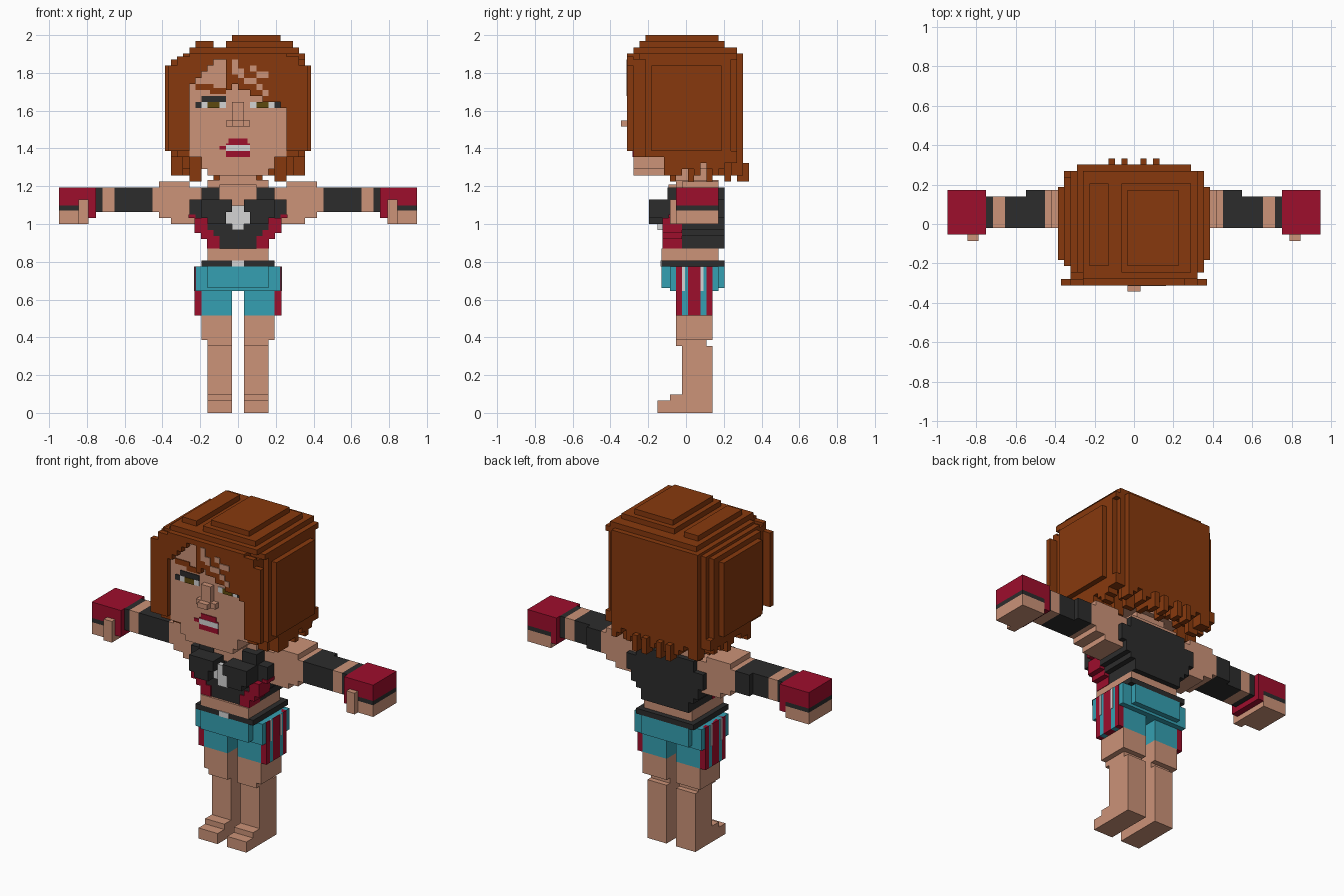
import bpy
import bmesh
import random

random.seed(4)
UNIT = 2 / 62        # one block
SHIFT = 0.35         # depth offset of the block grid

if "Cube" in bpy.data.objects:
    bpy.data.objects.remove(bpy.data.objects["Cube"], do_unlink=True)


def material(name, hex_code):
    """Flat material from a display colour, converted to linear."""
    rgb = [c / 255 for c in bytes.fromhex(hex_code)]
    linear = [c / 12.92 if c < 0.04 else ((c + 0.055) / 1.055) ** 2.4 for c in rgb]
    mat = bpy.data.materials.new(name)
    mat.use_nodes = True
    mat.diffuse_color = (*linear, 1)
    mat.node_tree.nodes["Principled BSDF"].inputs["Base Color"].default_value = (*linear, 1)
    return mat


hair = material("auburn hair", "87390D")
skin = material("skin", "CC9378")
red = material("crimson", "9E0E2C")
teal = material("teal", "35A0B2")
black = material("charcoal", "2C2C2C")
white = material("pale grey", "D4D4D4")
olive = material("olive iris", "5E4A0E")


def part(name, mat, boxes, mirror=False):
    """One object made of blocks, each (x0, x1, y0, y1, z0, z1) in block units."""
    bm = bmesh.new()
    for x0, x1, y0, y1, z0, z1 in boxes:
        spans = [(x0, x1), (-x1, -x0)] if mirror else [(x0, x1)]
        for a, b in spans:
            verts = bmesh.ops.create_cube(bm, size=1)["verts"]
            for v in verts:
                v.co.x = ((a + b) / 2 + v.co.x * (b - a)) * UNIT
                v.co.y = ((y0 + y1) / 2 + v.co.y * (y1 - y0) + SHIFT) * UNIT
                v.co.z = ((z0 + z1) / 2 + v.co.z * (z1 - z0)) * UNIT
    mesh = bpy.data.meshes.new(name)
    bm.to_mesh(mesh)
    bm.free()
    mesh.materials.append(mat)
    obj = bpy.data.objects.new(name, mesh)
    bpy.context.collection.objects.link(obj)
    return obj


def plates(name, mat, front, rects, mirror=False):
    """Thin painted details (x0, x1, z0, z1) lying on a front plane."""
    part(name, mat, [(a, b, front - 0.15, front, c, d) for a, b, c, d in rects], mirror)


# Legs and feet
part("legs", skin, [
    (1, 5, -1, 4, 0, 11),
    (1, 5, -2, 3, 11, 12),
    (1, 6, -2, 4, 12, 16),
], mirror=True)
part("feet", skin, [(1, 5, -5, -1, 0, 2), (1, 5, -3, -1, 2, 3)], mirror=True)

# Shorts with raised side stripes
part("shorts_legs", teal, [(1, 6, -2, 4, 16, 20)], mirror=True)
part("shorts_hips", teal, [(-7, 7, -3, 5, 20, 24), (-5, 5, -4.4, 6, 20.5, 24)])
red_stripes, teal_stripes, pale_stripes = [], [], []
for y0, y1, group in [(-2, -1, red_stripes), (-1, 0, teal_stripes), (0, 2, red_stripes),
                      (2, 3, teal_stripes), (3, 4, red_stripes)]:
    group.append((6, 7.1, y0, y1, 16, 24))
    if group is teal_stripes:
        pale_stripes.append((7, 7.2, y0, y0 + 0.5, 20, 24))
part("red_side_stripes", red, red_stripes, mirror=True)
part("teal_side_stripes", teal, teal_stripes, mirror=True)
part("pale_side_stripes", white, pale_stripes, mirror=True)

# Belt and waist
part("belt", black, [(-6, 6, -4.4, 6, 24, 25)])
plates("buckle", white, -4.4, [(-1, 1, 24, 25)])
part("waist", skin, [(-5, 5, -4.4, 5, 25, 27)])

# Tapered top with straps and cups
tiers = [(5, 27, 29), (6, 29, 30), (7, 30, 32), (8, 32, 35)]
part("top_body", black, [(-w, w, -4 if w < 8 else -3, 6, a, b) for w, a, b in tiers])
part("top_back", black, [(-6, 6, 3, 6, 35, 37)])
part("top_straps", black, [(3, 6, -3.4, 5, 35, 37)], mirror=True)
part("top_cups", black, [
    (2, 6, -6.4, -3, 32, 35),
    (2, 5, -6.4, -3, 31, 32),
    (1, 2, -6.4, -3, 33, 35),
], mirror=True)
part("top_red_trim", red, [
    (w - 2, w + 0.1, -4.2, -1, a - 0.5 if w > 5 else a, b) for w, a, b in tiers[:3]
] + [(7, 8.1, -3.2, 0, 32, 32.6)], mirror=True)
part("chest_gem", white, [(-1, 1, -5, -4, 30, 34), (-2, 2, -4.8, -4, 31, 33)])

# Chest, neck and shoulders
part("chest", skin, [(-3, 3, -3.2, 4, 34, 37.5), (-5, 5, -2, 5, 36.5, 38.2)])
part("neck", skin, [(-3, 3, -2, 4, 37, 42)])
part("shoulders", skin, [
    (6, 8, -1, 5, 31, 37),
    (8, 11, -1, 5, 31, 38),
    (11, 13, -1, 5, 32, 38),
    (13, 14, -1, 5, 33, 37),
], mirror=True)

# Sleeves and forearms
part("sleeves", black, [(14, 17, -1, 5, 33, 37), (17, 20.3, -1, 4, 33, 37)], mirror=True)
part("forearms", skin, [(20.3, 22.2, -1, 4, 33, 37)], mirror=True)
part("cuffs", black, [(22.2, 23.3, -1, 4, 33, 37)], mirror=True)

# Gloves and hands
tip = 29.4
part("gloves", red, [(23.3, tip, -2, 5, 34, 37), (23.3, 24.5, -2, 5, 32, 34)], mirror=True)
part("glove_bands", black, [(24.5, tip, -2, 5, 33.2, 34)], mirror=True)
part("hands", skin, [(24.5, tip, -2, 5, 31, 33.2)], mirror=True)
part("thumbs", skin, [(24.5, 26.2, -3, -2, 31, 35)], mirror=True)

# Head
part("head", skin, [
    (-8, 8, -9, 5, 42, 58),
    (-6, 6, -9, 5, 40, 42),
    (-5, 5, -9, -1, 39, 40),
])
part("nose", skin, [(-1, 1, -10, -9, 48, 51), (-2, 2, -10, -9, 47, 48), (-1, 1, -11, -9, 47, 48)])

# Painted face
FACE = -9
plates("eye_whites", white, FACE, [(2, 6, 50, 51)], mirror=True)
plates("irises", olive, FACE - 0.1, [(3, 5, 50, 51)], mirror=True)
plates("eye_corners", black, FACE, [(6, 7, 50, 51)], mirror=True)
plates("lashes", black, FACE, [(-6, -2, 51, 52)])
plates("eyebrow", hair, FACE, [(-7, -4, 53, 54), (-4.6, -2, 52.3, 53.3)])
plates("lips", red, FACE, [
    (-1.6, 1.6, 44, 45),
    (-2, 2, 42, 43),
    (-3, -2, 43.2, 43.8),
    (-2, 2, 43.8, 44.2),
])
plates("teeth", white, FACE - 0.05, [(-2, 2, 43, 44)])

# Hair: nested blocks give the stepped rounding
part("hair_shell", hair, [
    (-12, 12, -6, 5.5, 43, 57),
    (-11, 11, -7, 7, 42, 58),
    (-10, 10, -8, 8, 42, 58.5),
    (-9, 9, -8, 9, 42, 59),
])
part("hair_crown", hair, [
    (-9, 11, -8, 8, 58, 59),
    (-8, 10, -9, 8, 59, 60),
    (-7, -4, -7, 6, 60, 61),
    (-2, 9, -8, 6, 60, 61),
    (-1, 7, -7, 5, 61, 62),
])
part("hair_front_frame", hair, [
    (8, 10, -9, -8, 42, 58),
    (8, 11.5, -10, -9, 43, 57),
    (8, 10, -10, -9, 57, 58.5),
], mirror=True)

# Swept fringe, one column per block
drops = [54, 55, 56, 57, 58, 58, 53, 54, 53, 53, 52, 52, 51, 51, 51, 50]
part("fringe", hair, [(i - 8, i - 7, -10, -8, z, 59) for i, z in enumerate(drops)])
plates("fringe_gaps", skin, -10, [
    (-1, 0, 55.5, 58),
    (0, 1, 55, 56.5),
    (1, 3, 54, 55),
    (2, 3, 56, 57),
    (3, 4, 53, 54),
    (4, 5, 52, 53),
    (3, 5, 55, 56),
])

# Ragged locks along the lower edge
locks = []
for x in range(-9, 9):
    locks.append((x, x + 1, 7, 9, random.choice([39, 40, 41]), 42))
    if x % 2:
        locks.append((x, x + 1, 5, 7, random.choice([39, 40]), 42))
for side in (-1, 1):
    for y in range(-4, 8):
        a, b = sorted((side * 9, side * 11))
        locks.append((a, b, y, y + 1, random.choice([39, 40, 41]), 43))
        if y % 3 == 0:
            a, b = sorted((side * 6, side * 8))
            locks.append((a, b, y, y + 1, 38, 42))
for x in (-4, -2, 1, 3):
    locks.append((x, x + 1, 8, 10, 38, 41))
part("hair_locks", hair, locks)
